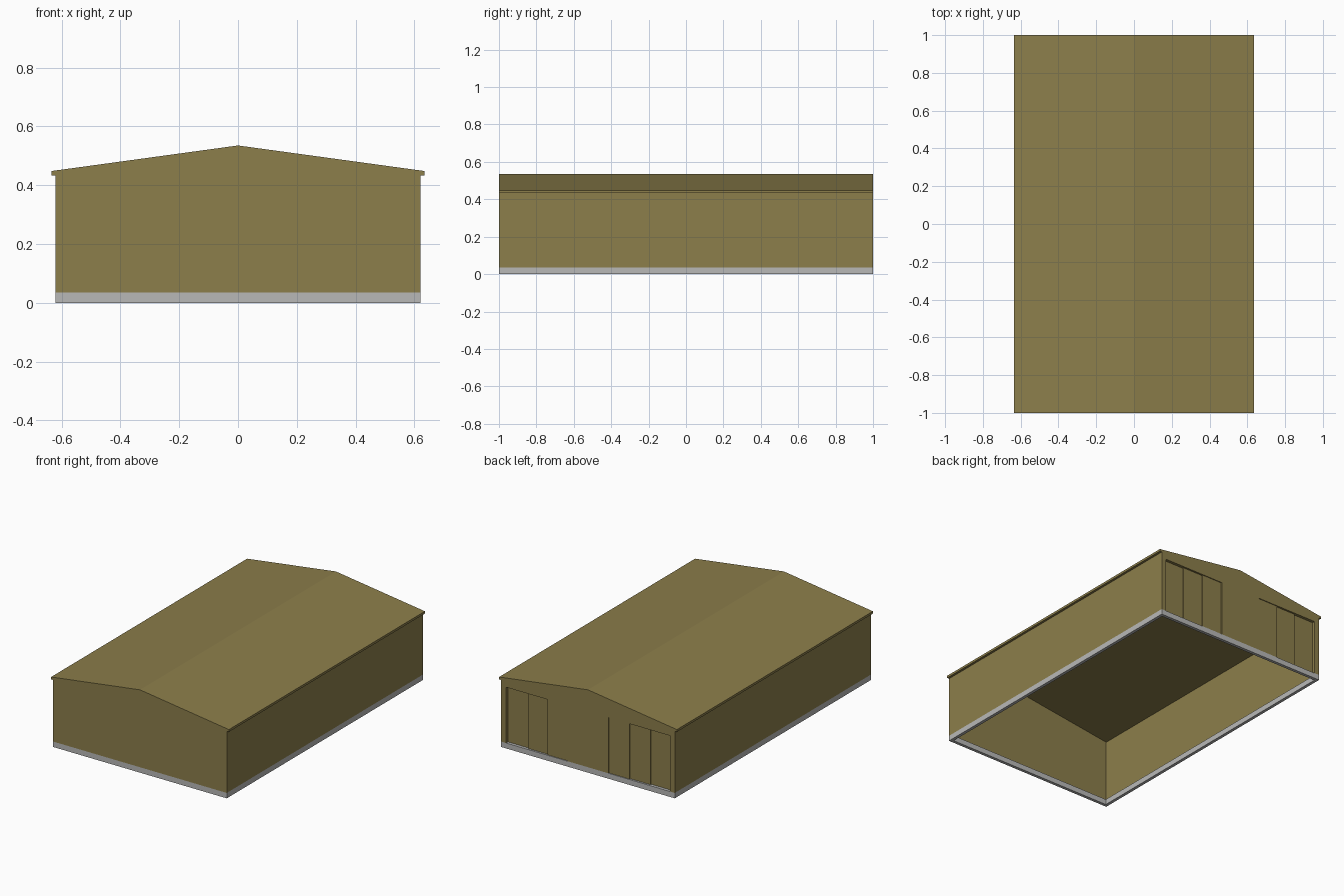
import bpy, bmesh

if "Cube" in bpy.data.objects:
    bpy.data.objects.remove(bpy.data.objects["Cube"])

W, L = 0.62, 1.0            # half width, half length of the walls
BASE, RIDGE = 0.035, 0.535  # plinth height, ridge height
EX, EZ0, EZ1 = 0.635, 0.433, 0.448  # eave edge
DOOR_TOP = 0.395


def material(name, rgb):
    m = bpy.data.materials.new(name)
    m.diffuse_color = (*rgb, 1)
    m.use_nodes = True
    m.node_tree.nodes["Principled BSDF"].inputs["Base Color"].default_value = m.diffuse_color
    return m


TAN = material("tan cladding", (0.262, 0.209, 0.070))
GREY = material("concrete grey", (0.485, 0.485, 0.475))


def build(name, faces, mat, mirror=False):
    """Make an object from outward-facing polygons; mirror adds the -x copy."""
    bm = bmesh.new()
    for f in faces:
        bm.faces.new([bm.verts.new(p) for p in f])
        if mirror:
            bm.faces.new([bm.verts.new((-x, y, z)) for x, y, z in reversed(f)])
    bmesh.ops.remove_doubles(bm, verts=bm.verts, dist=1e-5)
    me = bpy.data.meshes.new(name)
    bm.to_mesh(me)
    bm.free()
    me.materials.append(mat)
    ob = bpy.data.objects.new(name, me)
    bpy.context.collection.objects.link(ob)
    return ob


def roof_z(x):
    return RIDGE - (RIDGE - EZ1) * abs(x) / EX


# concrete plinth: open ring with a thin wall
def ring_corners(t):
    a, b = W - t, L - t
    return [(-a, -b), (a, -b), (a, b), (-a, b)]


outer, inner = ring_corners(0), ring_corners(0.02)
ring = []
for i in range(4):
    (ax, ay), (bx, by) = outer[i], outer[(i + 1) % 4]
    (cx, cy), (dx, dy) = inner[i], inner[(i + 1) % 4]
    ring += [
        [(ax, ay, 0), (bx, by, 0), (bx, by, BASE), (ax, ay, BASE)],
        [(dx, dy, 0), (cx, cy, 0), (cx, cy, BASE), (dx, dy, BASE)],
        [(ax, ay, BASE), (bx, by, BASE), (dx, dy, BASE), (cx, cy, BASE)],
        [(bx, by, 0), (ax, ay, 0), (cx, cy, 0), (dx, dy, 0)],
    ]
build("plinth", ring, GREY)

# side walls
build("side_walls", [[(W, -L, BASE), (W, L, BASE), (W, L, roof_z(W)), (W, -L, roof_z(W))]],
      TAN, mirror=True)

# front gable wall
build("front_wall", [[(-W, -L, BASE), (W, -L, BASE), (W, -L, roof_z(W)),
                      (0, -L, RIDGE), (-W, -L, roof_z(W))]], TAN)

# roof slopes with boxed eaves
profile = [(W, EZ0), (EX, EZ0), (EX, EZ1), (0, RIDGE)]
roof = [[(a, -L, za), (a, L, za), (b, L, zb), (b, -L, zb)]
        for (a, za), (b, zb) in zip(profile, profile[1:])]
cap = [(W, EZ0), (EX, EZ0), (EX, EZ1), (W, roof_z(W))]
roof.append([(x, -L, z) for x, z in cap])
roof.append([(x, L, z) for x, z in reversed(cap)])
build("roof", roof, TAN, mirror=True)

# back gable wall with two openings, each holding three staggered sliding panels
xs = [0, 0.147, 0.293, 0.438, 0.585, W]
depth = [0, 0.005, 0.012, 0.019, 0]
wall, doors = [], []
for i, d in enumerate(depth):
    a, b = xs[i], xs[i + 1]
    y = L - d
    lower = [(b, y, BASE), (a, y, BASE), (a, y, DOOR_TOP), (b, y, DOOR_TOP)]
    (doors if d else wall).append(lower)
    wall.append([(b, L, DOOR_TOP), (a, L, DOOR_TOP), (a, L, roof_z(a)), (b, L, roof_z(b))])
    if d:   # lintel underside
        wall.append([(a, y, DOOR_TOP), (b, y, DOOR_TOP), (b, L, DOOR_TOP), (a, L, DOOR_TOP)])
    if i:   # jamb or panel step at the left edge of this column
        p = L - depth[i - 1]
        step = [(a, y, BASE), (a, p, BASE), (a, p, DOOR_TOP), (a, y, DOOR_TOP)]
        (doors if d and depth[i - 1] else wall).append(step)
build("back_wall", wall, TAN, mirror=True)
build("sliding_doors", doors, TAN, mirror=True)
